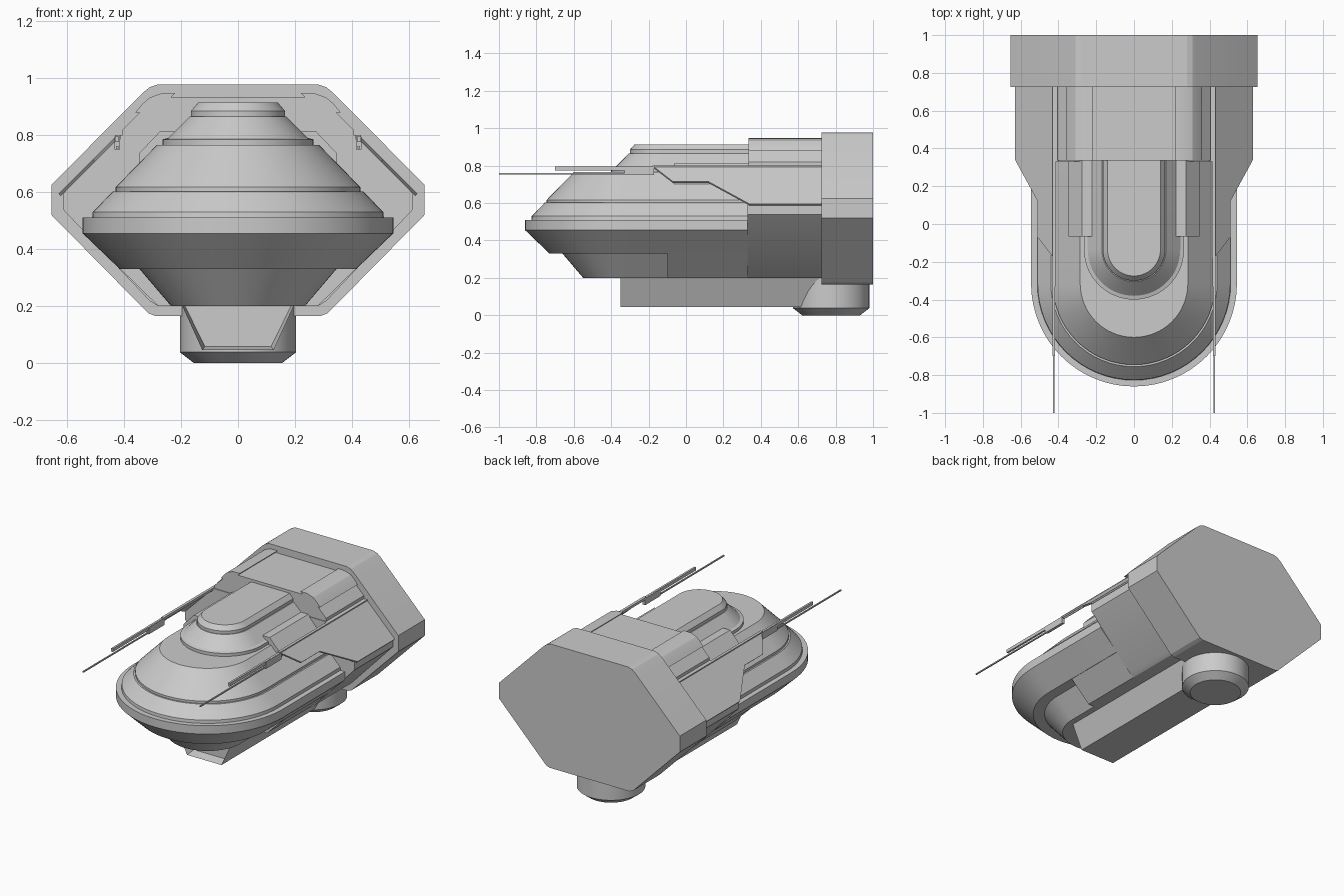
import bpy, bmesh, math
from mathutils import Vector

if "Cube" in bpy.data.objects:
    bpy.data.objects.remove(bpy.data.objects["Cube"])


def finish(name, bm, angle=18):
    bmesh.ops.recalc_face_normals(bm, faces=bm.faces)
    me = bpy.data.meshes.new(name)
    bm.to_mesh(me)
    bm.free()
    for p in me.polygons:
        p.use_smooth = True
    me.set_sharp_from_angle(angle=math.radians(angle))
    ob = bpy.data.objects.new(name, me)
    bpy.context.collection.objects.link(ob)
    return ob


def loft(name, rings):
    """Skin equal-length closed rings and cap both ends."""
    bm = bmesh.new()
    vs = [[bm.verts.new(p) for p in r] for r in rings]
    n = len(vs[0])
    for a, b in zip(vs, vs[1:]):
        for i in range(n):
            j = (i + 1) % n
            bm.faces.new((a[i], a[j], b[j], b[i]))
    bm.faces.new(vs[0])
    bm.faces.new(vs[-1])
    return finish(name, bm)


def rounded_tiers(name, levels, cy, back, n=32):
    """Stack of outlines with a semicircular front; levels are (half width, z)."""
    rings = []
    for r, z in levels:
        ring = [(r * math.cos(math.pi * i / n), cy - r * math.sin(math.pi * i / n), z)
                for i in range(n + 1)]
        rings.append(ring + [(-r, back, z), (r, back, z)])
    return loft(name, rings)


def prism(name, half, y0, y1):
    """Extrude a mirrored (x, z) half profile along y."""
    prof = half + [(-x, z) for x, z in reversed(half)]
    return loft(name, [[(x, y, z) for x, z in prof] for y in (y0, y1)])


def box(name, x, y, z):
    return loft(name, [[(a, b, c) for a, b in
                        ((x[0], y[0]), (x[1], y[0]), (x[1], y[1]), (x[0], y[1]))] for c in z])


def disc_stack(name, levels, cx, cy, n=48):
    return loft(name, [[(cx + r * math.cos(math.tau * i / n), cy + r * math.sin(math.tau * i / n), z)
                        for i in range(n)] for r, z in levels])


# Rear block with eight main sides
prism("rear_block", [(0.28, 0.978), (0.31, 0.968), (0.335, 0.948), (0.655, 0.625), (0.655, 0.52),
                     (0.33, 0.19), (0.315, 0.175), (0.29, 0.165)], 0.725, 1.0)

# Middle hull and its raised roof with a shallow channel
prism("middle_hull", [(0.415, 0.80), (0.615, 0.60), (0.615, 0.54), (0.31, 0.218), (0.28, 0.2)],
      0.33, 0.74)
prism("roof_slab", [(0.235, 0.932), (0.22, 0.948), (0.27, 0.946), (0.31, 0.932), (0.335, 0.91),
                    (0.36, 0.88), (0.345, 0.88), (0.405, 0.82), (0.405, 0.79)], 0.335, 0.74)

# Rounded nose hull
rounded_tiers("nose_hull", [(0.415, 0.33), (0.545, 0.455), (0.545, 0.51), (0.512, 0.51),
                            (0.51, 0.53), (0.44, 0.602), (0.43, 0.602), (0.43, 0.617),
                            (0.285, 0.765)], -0.315, 0.33)

# Upper cabin tiers
rounded_tiers("upper_cabin", [(0.265, 0.755), (0.265, 0.785), (0.245, 0.79), (0.17, 0.865),
                              (0.165, 0.865), (0.165, 0.885), (0.14, 0.914)], -0.135, 0.34)

# Shoulders beside the cabin
prism("cabin_shoulders", [(0.275, 0.812), (0.348, 0.735), (0.348, 0.67)], -0.065, 0.34)

# Lower chin and belly
rounded_tiers("chin", [(0.235, 0.2), (0.35, 0.335)], -0.315, -0.09)
prism("belly", [(0.415, 0.332), (0.28, 0.2)], -0.1, 0.335)

# Keel with a recessed front opening
bm = bmesh.new()
prof = [(0.2, 0.21), (0.125, 0.045), (-0.125, 0.045), (-0.2, 0.21)]
a, b = ([bm.verts.new((x, y, z)) for x, z in prof] for y in (-0.35, 0.75))
for i in range(4):
    j = (i + 1) % 4
    bm.faces.new((a[i], a[j], b[j], b[i]))
front = bm.faces.new(a)
bm.faces.new(b)
bmesh.ops.recalc_face_normals(bm, faces=bm.faces)
bmesh.ops.inset_individual(bm, faces=[front], thickness=0.016)
bmesh.ops.translate(bm, verts=front.verts[:], vec=Vector((0, 0.06, 0)))
finish("keel", bm)

# Round foot under the rear
disc_stack("rear_foot", [(0.155, 0.0), (0.204, 0.038), (0.204, 0.21)], 0, 0.776)

# Thin sloped side plates and long guns
plate = [(0.425, -0.18), (0.51, -0.07), (0.51, 0.12), (0.63, 0.34), (0.63, 0.735), (0.425, 0.735)]
for side, s in (("left", -1), ("right", 1)):
    loft(side + "_side_plate", [[(s * (x - d), y, 1.225 - x - d) for x, y in plate]
                                for d in (0, 0.008)])
    def span(lo, hi):
        return sorted((s * lo, s * hi))
    box(side + "_plate_rail", span(0.413, 0.431), (-0.18, 0.73), (0.785, 0.801))
    box(side + "_gun_mount", span(0.415, 0.433), (-0.33, -0.17), (0.75, 0.795))
    box(side + "_gun_body", span(0.418, 0.431), (-0.70, -0.17), (0.775, 0.796))
    box(side + "_gun_barrel", span(0.42, 0.428), (-1.0, -0.17), (0.753, 0.761))
